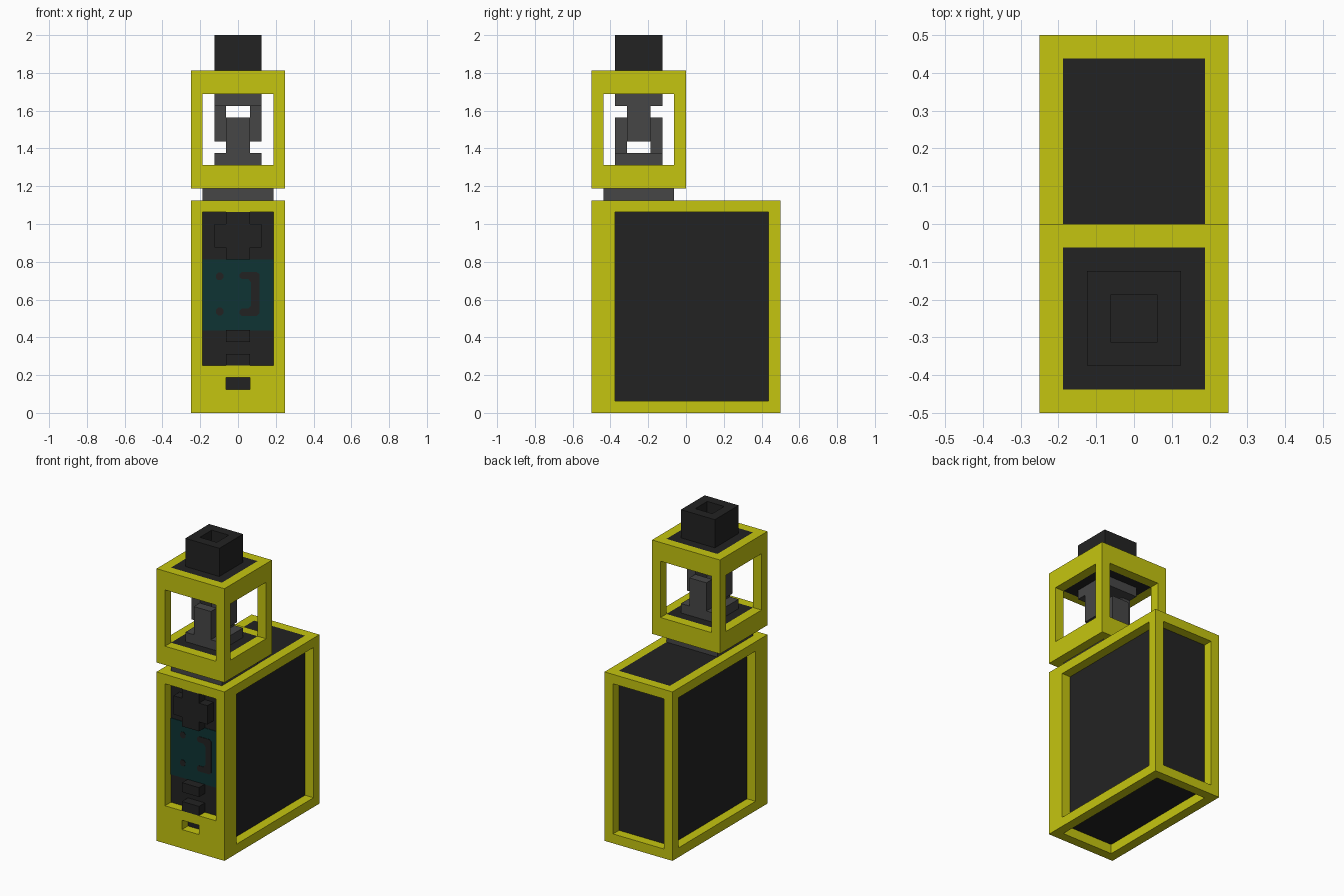
import bpy
import bmesh
import math

cube = bpy.data.objects.get("Cube")
if cube:
    bpy.data.objects.remove(cube, do_unlink=True)

U = 1 / 16      # grid unit
TY = -4 * U     # y centre of the tank


def material(name, rgb):
    m = bpy.data.materials.new(name)
    m.use_nodes = True
    m.diffuse_color = (*rgb, 1)
    bsdf = next(n for n in m.node_tree.nodes if n.type == 'BSDF_PRINCIPLED')
    bsdf.inputs["Base Color"].default_value = (*rgb, 1)
    return m


YELLOW = material("yellow", (0.56, 0.56, 0.005))
BLACK = material("black", (0.0165, 0.0165, 0.0165))
GREY = material("grey", (0.061, 0.061, 0.061))
TEAL = material("dark teal", (0.0045, 0.034, 0.034))


def finish(name, bm, mat):
    bmesh.ops.recalc_face_normals(bm, faces=bm.faces)
    me = bpy.data.meshes.new(name)
    bm.to_mesh(me)
    bm.free()
    me.materials.append(mat)
    ob = bpy.data.objects.new(name, me)
    bpy.context.collection.objects.link(ob)
    return ob


def box(name, mat, x, y, z):
    """Box from (min, max) ranges given in grid units."""
    bm = bmesh.new()
    bmesh.ops.create_cube(bm, size=1)
    for v in bm.verts:
        v.co = [U * (r[0] if c < 0 else r[1]) for c, r in zip(v.co, (x, y, z))]
    return finish(name, bm, mat)


def cut(ob, *ranges):
    """Subtract boxes from an object."""
    for r in ranges:
        cutter = box("cutter", BLACK, *r)
        cutter.hide_render = True
        mod = ob.modifiers.new("cut", 'BOOLEAN')
        mod.operation = 'DIFFERENCE'
        mod.solver = 'EXACT'
        mod.object = cutter
        bpy.context.view_layer.objects.active = ob
        bpy.ops.object.modifier_apply(modifier=mod.name)
        bpy.data.objects.remove(cutter, do_unlink=True)


def plate(name, mat, points, y, depth):
    """Thin plate on the front, from an x/z outline in world units."""
    bm = bmesh.new()
    face = bm.faces.new([bm.verts.new((px, y, pz)) for px, pz in points])
    ext = bmesh.ops.extrude_face_region(bm, geom=[face])
    for v in ext["geom"]:
        if isinstance(v, bmesh.types.BMVert):
            v.co.y -= depth
    return finish(name, bm, mat)


# Body: open frame around a dark core
frame = box("body_frame", YELLOW, (-4, 4), (-8, 8), (0, 18))
cut(frame,
    ((-3, 3), (-7, 7), (-1, 19)),       # hollow through top and bottom
    ((-5, 5), (-6, 7), (1, 17)),        # side windows
    ((-3, 3), (-9, -6.5), (4, 17)),     # front window
    ((-3, 3), (6.5, 9), (1, 17)),       # back window
    ((-1, 1), (-9, -6.5), (2, 3)))      # charging port
box("body_core", BLACK, (-3, 3), (-7, 7), (1, 18))

# Front controls
fire = box("fire_button", BLACK, (-2, 2), (-8, -7), (13, 17))
cut(fire, *[(sx, (-9, -6), sz) for sx in ((-3, -1), (1, 3))
            for sz in ((12, 14), (16, 18))])
box("upper_button", BLACK, (-1, 1), (-8, -7), (6, 7))
box("lower_button", BLACK, (-1, 1), (-8, -7), (4, 5))

# Screen with its symbols
face_y = -7 * U
plate("screen", TEAL, [(-3 * U, 7 * U), (3 * U, 7 * U),
                       (3 * U, 13 * U), (-3 * U, 13 * U)], face_y, 0.004)
mid = 0.63
for i, cz in enumerate((mid - 0.093, mid + 0.093)):
    plate(f"screen_dot_{i + 1}", BLACK,
          [(-0.097 + 0.022 * math.cos(math.pi * (k + 0.5) / 4),
            cz + 0.022 * math.sin(math.pi * (k + 0.5) / 4)) for k in range(8)],
          face_y - 0.004, 0.003)
half = [(0.07, 0.06), (0.055, 0.078), (0.02, 0.078), (0.009, 0.088),
        (0.009, 0.106), (0.02, 0.116), (0.1, 0.116), (0.113, 0.104)]
bracket = [(px, mid + pz) for px, pz in half]
bracket += [(px, mid - pz) for px, pz in reversed(half)]
plate("screen_bracket", BLACK, bracket, face_y - 0.004, 0.003)

# Neck between body and tank
box("neck", GREY, (-3, 3), (-7, -1), (18, 19))

# Tank: cube frame with open windows and dark end plates
tank = box("tank_frame", YELLOW, (-4, 4), (-8, 0), (19, 29))
cut(tank,
    ((-3, 3), (-7, -1), (18, 30)),
    ((-5, 5), (-7, -1), (21, 27)),
    ((-3, 3), (-9, 1), (21, 27)))
box("tank_floor", BLACK, (-3, 3), (-7, -1), (19, 21))
box("tank_ceiling", BLACK, (-3, 3), (-7, -1), (27, 29))

# Coil: end plates, two posts from below and two from above
box("coil_base", GREY, (-2, 2), (-6, -2), (21, 22))
box("coil_cap", GREY, (-2, 2), (-6, -2), (26, 27))
for name, lo in (("front", -6), ("back", -3)):
    box(f"coil_{name}_post", GREY, (-1, 1), (lo, lo + 1), (22, 25))
for name, lo in (("right", -2), ("left", 1)):
    box(f"coil_{name}_post", GREY, (lo, lo + 1), (-5, -3), (23, 26))

# Mouthpiece with square bore
mouth = box("mouthpiece", BLACK, (-2, 2), (-6, -2), (29, 32))
cut(mouth, ((-1, 1), (-5, -3), (28, 33)))
